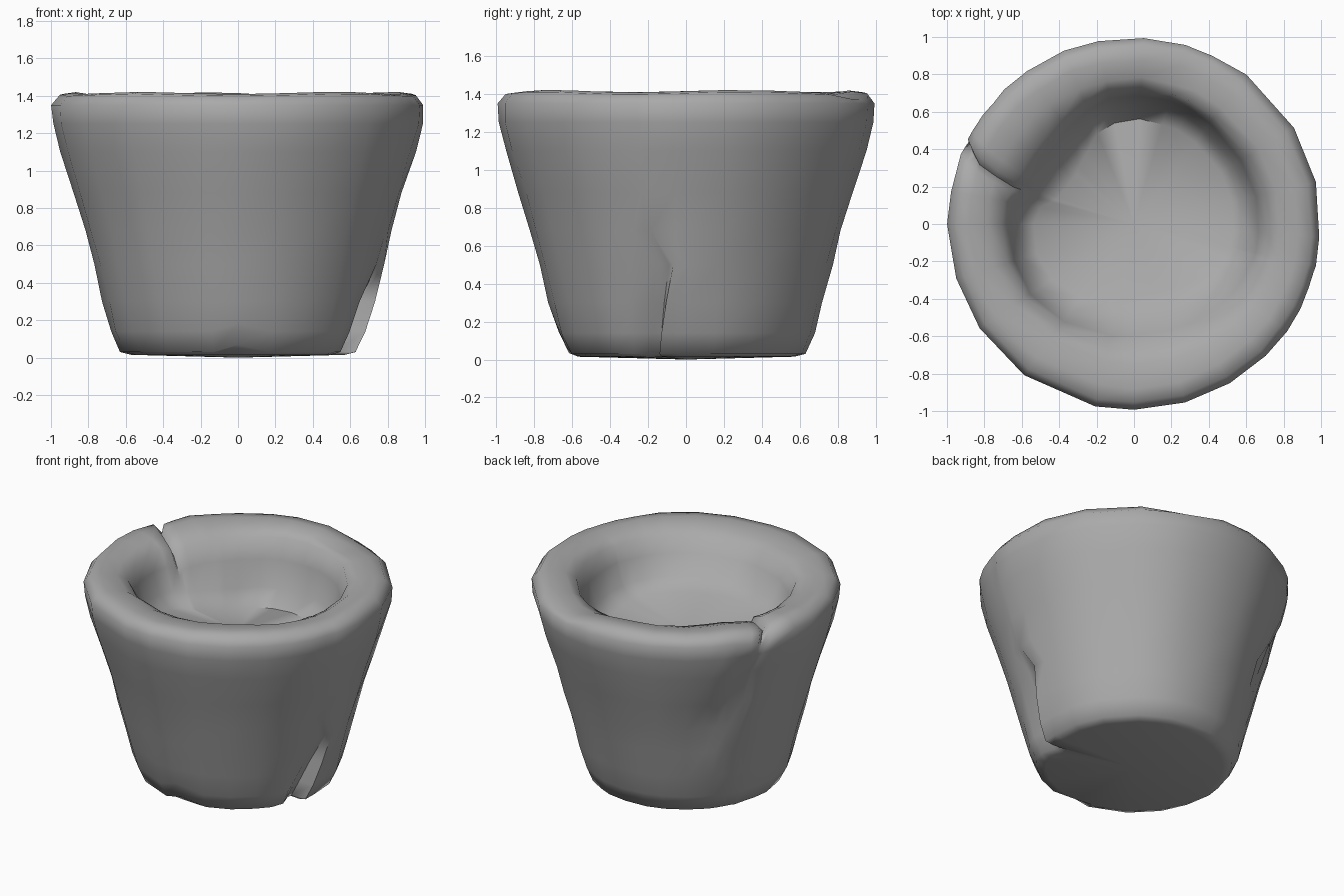
import bpy, bmesh, math, random

cube = bpy.data.objects.get("Cube")
if cube:
    bpy.data.objects.remove(cube, do_unlink=True)

random.seed(4)

# One plain stone colour
stone = bpy.data.materials.new("stone_grey")
stone.use_nodes = True
GREY = (0.4, 0.4, 0.4, 1)
stone.diffuse_color = GREY
stone.node_tree.nodes["Principled BSDF"].inputs["Base Color"].default_value = GREY

# Profile from the base, up the outside, over the rim, down to the floor
BASE = [(0.57, 0.015), (0.63, 0.03), (0.68, 0.14)]
WALL = [(0.722, 0.3), (0.772, 0.5), (0.82, 0.68), (0.88, 0.88), (0.95, 1.1)]
RIM = [(0.988, 1.25), (0.995, 1.35), (0.955, 1.405), (0.88, 1.415), (0.78, 1.40)]
BOWL = [(0.71, 1.36), (0.67, 1.25), (0.625, 1.1), (0.54, 1.02)]
PROFILE = BASE + WALL + RIM + BOWL
INNER = len(BASE + WALL) + 3
HOLLOW = len(BASE + WALL + RIM)

# Uneven column angles, closer together beside the cracks
ANGLES = [13, 31, 53, 65, 74, 87, 101, 112, 125, 134, 139, 144, 150, 153,
          155, 158, 170, 180, 197, 214, 234, 258, 270, 286, 301, 315,
          325, 333, 340, 345, 347, 356]


def bump(angle, centre, width):
    """Smooth weight, one at the centre and zero past the width."""
    d = abs((angle - centre + 180) % 360 - 180)
    return 0.5 + 0.5 * math.cos(math.pi * d / width) if d < width else 0


def hewn_point(row, angle):
    r, z = PROFILE[row]
    a = angle
    jitter = 0.005 if row > 0 else 0
    r += random.uniform(-jitter, jitter)

    # Crack rising from the base on the left side
    if z < 0.55 and row < HOLLOW:
        strength = min(1, (0.58 - z) / 0.4)
        a += 9 * bump(angle, 345, 30) * min(1, z / 0.55)
        r -= 0.1 * strength * {333: 0.15, 340: 0.8, 345: 1}.get(angle, 0)
        if angle == 347:
            r += 0.015

    # Slanted gouge in the outer wall below the rim crack
    if 0.6 < z < 1.15 and row < INNER:
        r -= 0.05 * bump(angle, 134 + (z - 0.65) * 38, 7)

    # Split through the rim and down the inner wall
    if row >= INNER - 2:
        a += 8 * bump(angle, 155, 14) * min(1, (row - INNER + 2) / 4)
        if row < HOLLOW + 2:
            z -= {150: 0.02, 153: 0.03, 155: 0.07, 158: 0.01}.get(angle, 0)
        if angle == 155 and row < INNER:
            r -= 0.035

    # Thick lump inside the back right wall, sloping fill towards the front
    if row >= HOLLOW:
        depth = (row - HOLLOW) / 3
        r -= (0.05 + 0.08 * depth) * bump(angle, 142, 42)
        r -= 0.13 * bump(angle, 285, 80) * depth
        r += 0.02 * bump(angle, 85, 40)
        z -= 0.09 * math.sin(math.radians(a)) * depth

    # Lip drawn in along the front, worn low at the back left
    if row >= INNER + 1:
        r -= 0.035 * bump(angle, 270, 70)
    if row >= INNER - 1 and row < HOLLOW:
        z += 0.006 * math.sin(math.radians(angle * 5))
        z -= 0.035 * bump(angle, 72, 22)

    # Chip along the base
    if row in (1, 2):
        z += 0.04 * bump(angle, 270, 14)
    t = math.radians(a)
    return (r * math.cos(t), r * math.sin(t), z)


# Stone pot, one ring of vertices per profile point
bm = bmesh.new()
rings = [[bm.verts.new(hewn_point(i, a)) for a in ANGLES]
         for i in range(len(PROFILE))]
n = len(ANGLES)
for low, high in zip(rings, rings[1:]):
    for j in range(n):
        k = (j + 1) % n
        bm.faces.new((low[j], low[k], high[k], high[j]))

# Closed underside and bowl floor
under = bm.verts.new((0, 0, 0.0))
floor = bm.verts.new((0, 0, 1.01))
for j in range(n):
    k = (j + 1) % n
    bm.faces.new((under, rings[0][k], rings[0][j]))
    bm.faces.new((floor, rings[-1][j], rings[-1][k]))
bmesh.ops.recalc_face_normals(bm, faces=bm.faces)

mesh = bpy.data.meshes.new("stone_pot")
bm.to_mesh(mesh)
bm.free()
mesh.materials.append(stone)
pot = bpy.data.objects.new("stone_pot", mesh)
bpy.context.collection.objects.link(pot)

bpy.ops.object.select_all(action="DESELECT")
pot.select_set(True)
bpy.context.view_layer.objects.active = pot
bpy.ops.object.shade_smooth_by_angle(angle=math.radians(60))
